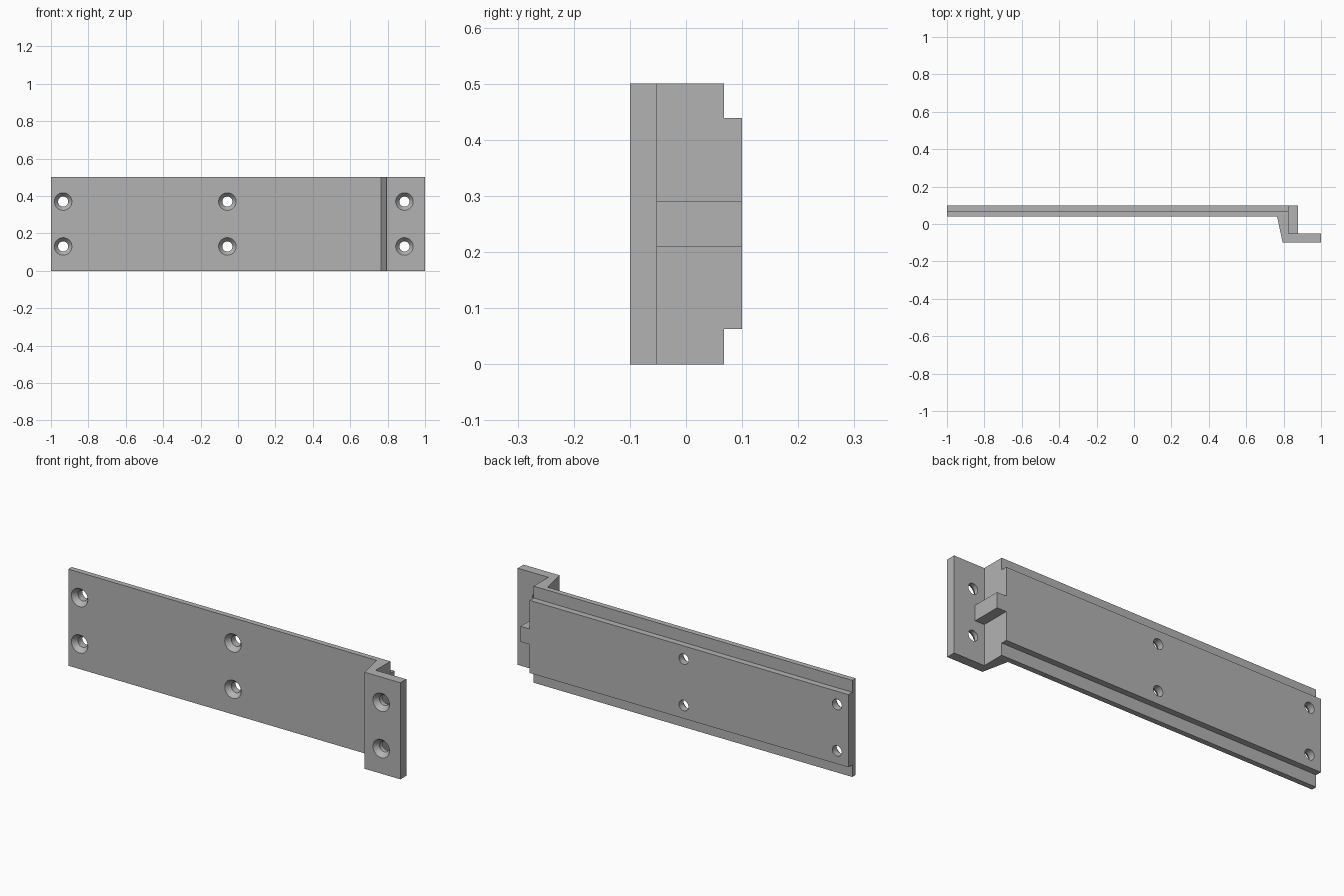
import bpy
import bmesh
from mathutils import Matrix

default = bpy.data.objects.get("Cube")
if default:
    bpy.data.objects.remove(default, do_unlink=True)

grey = bpy.data.materials.new("plain grey")
grey.use_nodes = True
colour = (0.45, 0.45, 0.45, 1)
grey.diffuse_color = colour
grey.node_tree.nodes["Principled BSDF"].inputs["Base Color"].default_value = colour


def finish(name, bm):
    bmesh.ops.recalc_face_normals(bm, faces=bm.faces)
    mesh = bpy.data.meshes.new(name)
    bm.to_mesh(mesh)
    bm.free()
    mesh.materials.append(grey)
    ob = bpy.data.objects.new(name, mesh)
    bpy.context.collection.objects.link(ob)
    return ob


def extrude(name, outline, z0, z1):
    """Raise a closed xy outline from z0 to z1."""
    bm = bmesh.new()
    face = bm.faces.new([bm.verts.new((x, y, z0)) for x, y in outline])
    top = bmesh.ops.extrude_face_region(bm, geom=[face])["geom"]
    verts = [v for v in top if isinstance(v, bmesh.types.BMVert)]
    bmesh.ops.translate(bm, verts=verts, vec=(0, 0, z1 - z0))
    return finish(name, bm)


def rect(x0, x1, y0, y1):
    return [(x0, y0), (x1, y0), (x1, y1), (x0, y1)]


def countersunk_cutter(x, z, front):
    """Spin a countersunk hole shape about an axis along y."""
    bm = bmesh.new()
    profile = [(0, -0.02), (0.047, -0.02), (0.047, 0), (0.027, 0.025), (0.027, 0.2), (0, 0.2)]
    verts = [bm.verts.new((r, y, 0)) for r, y in profile]
    edges = [bm.edges.new(pair) for pair in zip(verts, verts[1:])]
    bmesh.ops.spin(bm, geom=verts + edges, cent=(0, 0, 0), axis=(0, 1, 0),
                   angle=6.283185307, steps=40)
    bmesh.ops.remove_doubles(bm, verts=bm.verts, dist=0.0001)
    bmesh.ops.transform(bm, matrix=Matrix.Translation((x, front, z)), verts=bm.verts)
    ob = finish("hole_cutter", bm)
    ob.hide_render = True
    return ob


def boolean(target, other, operation):
    mod = target.modifiers.new(operation.title(), "BOOLEAN")
    mod.operation = operation
    mod.solver = "EXACT"
    mod.object = other
    bpy.context.view_layer.objects.active = target
    bpy.ops.object.modifier_apply(modifier=mod.name)
    bpy.data.objects.remove(other, do_unlink=True)


# Plate with the offset mounting flange
bracket = extrude("bracket_plate", [
    (-1, 0.04), (0.765, 0.04), (0.795, -0.1), (1, -0.1), (1, -0.052),
    (0.825, -0.052), (0.825, 0.068), (-1, 0.068)], 0, 0.5)

# Raised panel on the back and the tab behind the flange
boolean(bracket, extrude("raised_panel", rect(-1, 0.825, 0.06, 0.1), 0.0625, 0.4385), "UNION")
boolean(bracket, extrude("tab", rect(0.815, 0.878, -0.06, 0.1), 0.21, 0.29), "UNION")

# Countersunk screw holes
for x, front in ((-0.935, 0.04), (-0.057, 0.04), (0.89, -0.1)):
    for z in (0.13, 0.37):
        boolean(bracket, countersunk_cutter(x, z, front), "DIFFERENCE")

bpy.ops.object.select_all(action="DESELECT")
bracket.select_set(True)
bpy.context.view_layer.objects.active = bracket
bpy.ops.object.shade_smooth_by_angle(angle=0.5)
